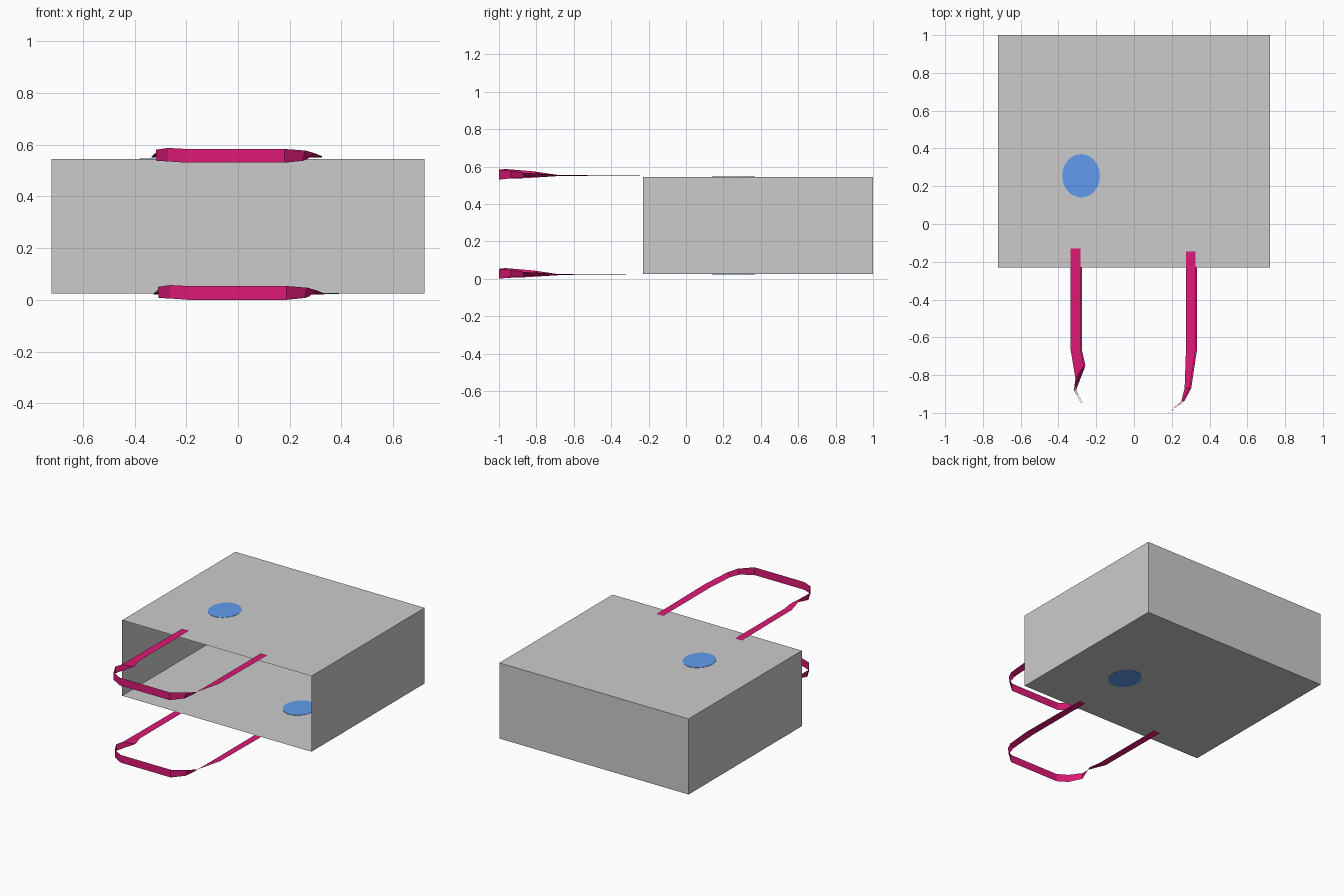
import bpy, bmesh
from mathutils import Matrix

if "Cube" in bpy.data.objects:
    bpy.data.objects.remove(bpy.data.objects["Cube"])


def material(name, color):
    m = bpy.data.materials.new(name)
    m.diffuse_color = (*color, 1)
    m.use_nodes = True
    m.node_tree.nodes["Principled BSDF"].inputs["Base Color"].default_value = m.diffuse_color
    return m


def add_object(name, bm, mat=None):
    mesh = bpy.data.meshes.new(name)
    bm.to_mesh(mesh)
    bm.free()
    ob = bpy.data.objects.new(name, mesh)
    bpy.context.collection.objects.link(ob)
    if mat:
        mesh.materials.append(mat)
    return ob


pink = material("strap_pink", (0.72, 0.01, 0.18))
blue = material("dot_blue", (0.12, 0.33, 0.85))

# bag lying on its side: sheet box with an open mouth at the front
X, Y0, Y1, Z0, Z1 = 0.72, -0.23, 1.0, 0.025, 0.545
bm = bmesh.new()
bmesh.ops.create_cube(bm, size=1, matrix=Matrix.Translation((0, (Y0 + Y1) / 2, (Z0 + Z1) / 2))
                      @ Matrix.Diagonal((2 * X, Y1 - Y0, Z1 - Z0, 1)))
mouth = [f for f in bm.faces if f.normal.y < -0.9]
bmesh.ops.delete(bm, geom=mouth, context='FACES_ONLY')
add_object("bag_body", bm)

# round printed dots, one on each broad panel, seen from both sides
for name, x, z in (("upper_dot", -0.28, Z1), ("lower_dot", 0.29, Z0)):
    bm = bmesh.new()
    bmesh.ops.create_cone(bm, cap_ends=True, segments=32, radius1=1, radius2=1, depth=1,
                          matrix=Matrix.Translation((x, 0.255, z))
                          @ Matrix.Diagonal((0.1, 0.115, 0.004, 1)))
    add_object(name, bm, blue)

# twisted ribbon handle: (outer edge point, inner edge point) along the loop
SECTIONS = [
    ((-0.335, -0.13, 0.55), (-0.283, -0.13, 0.55)),
    ((-0.335, -0.67, 0.553), (-0.283, -0.67, 0.55)),
    ((-0.31, -0.82, 0.575), (-0.265, -0.75, 0.545)),
    ((-0.318, -0.88, 0.58), (-0.315, -0.88, 0.537)),
    ((-0.27, -0.965, 0.587), (-0.27, -0.965, 0.535)),
    ((-0.20, -1.0, 0.583), (-0.20, -1.0, 0.53)),
    ((0.18, -1.0, 0.583), (0.18, -1.0, 0.53)),
    ((0.26, -0.935, 0.577), (0.25, -0.94, 0.537)),
    ((0.295, -0.87, 0.567), (0.268, -0.87, 0.543)),
    ((0.325, -0.67, 0.555), (0.275, -0.67, 0.55)),
    ((0.325, -0.145, 0.55), (0.275, -0.145, 0.55)),
]


def handle(name, dx, dz):
    bm = bmesh.new()
    rows = [[bm.verts.new((x + dx, y, z + dz)) for x, y, z in pair] for pair in SECTIONS]
    for (a, b), (c, d) in zip(rows, rows[1:]):
        bm.faces.new((a, c, d, b))
    add_object(name, bm, pink)


handle("upper_handle", 0, 0)
handle("lower_handle", 0.008, -0.53)
